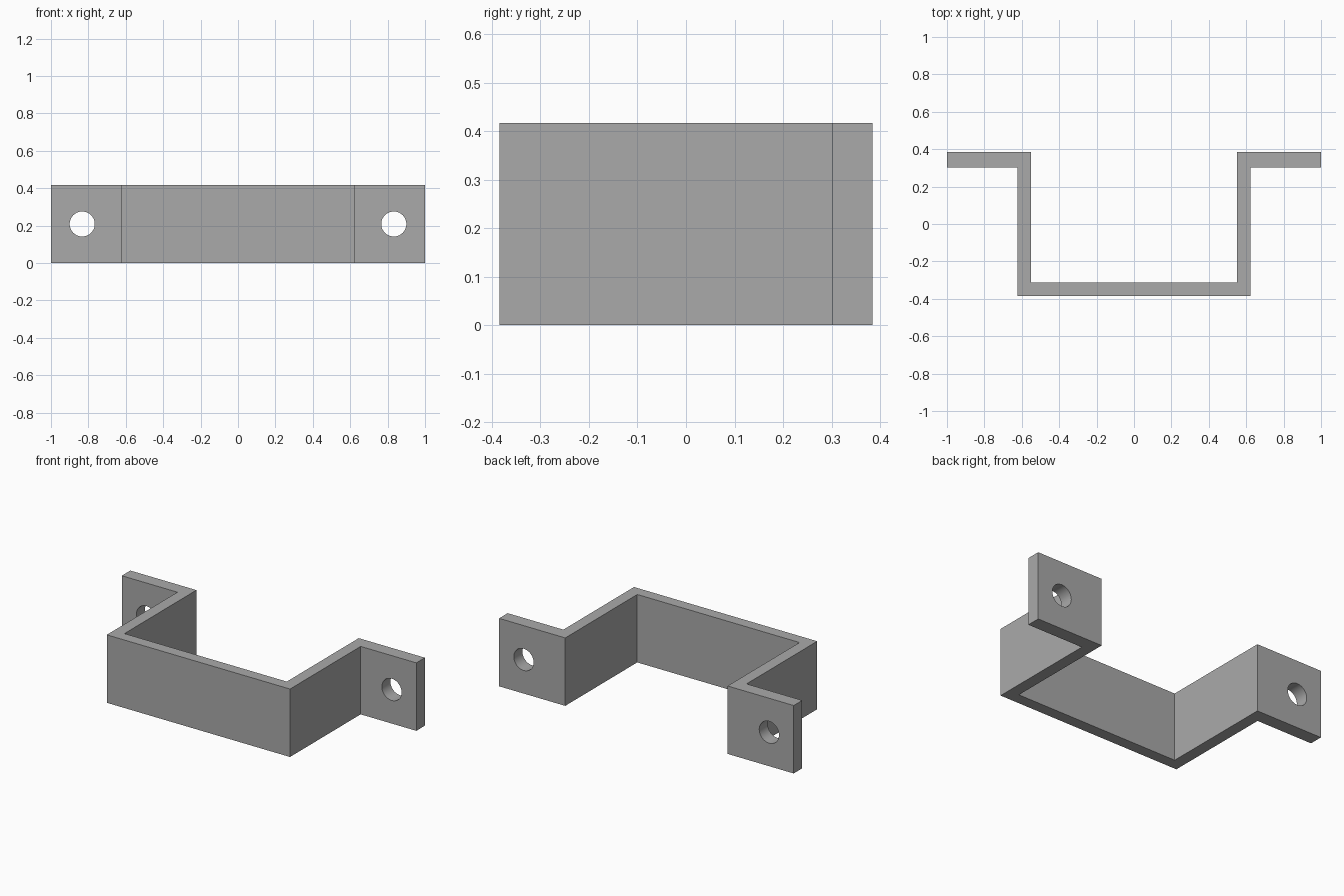
import bpy
import bmesh
from math import pi, radians

HEIGHT = 0.417
BACK, FRONT = 0.384, -0.384
OUTER, INNER = 0.622, 0.551      # side wall faces
FLANGE_FRONT = 0.301
WEB_BACK = -0.314
HOLE_X, HOLE_RADIUS = 0.833, 0.067

old = bpy.data.objects.get("Cube")
if old:
    bpy.data.objects.remove(old, do_unlink=True)

steel = bpy.data.materials.new("plain grey")
steel.use_nodes = True
grey = (0.4, 0.4, 0.4, 1)
steel.diffuse_color = grey
steel.node_tree.nodes["Principled BSDF"].inputs["Base Color"].default_value = grey

# Bracket: half of the hat-shaped strip, mirrored and extruded upwards
half = [(INNER, WEB_BACK), (INNER, BACK), (1, BACK),
        (1, FLANGE_FRONT), (OUTER, FLANGE_FRONT), (OUTER, FRONT)]
outline = half + [(-x, y) for x, y in reversed(half)]
bm = bmesh.new()
base = bm.faces.new([bm.verts.new((x, y, 0)) for x, y in outline])
top = bmesh.ops.extrude_face_region(bm, geom=[base])["geom"]
bmesh.ops.translate(bm, vec=(0, 0, HEIGHT),
                    verts=[v for v in top if isinstance(v, bmesh.types.BMVert)])
bmesh.ops.recalc_face_normals(bm, faces=bm.faces)
mesh = bpy.data.meshes.new("mounting_bracket")
bm.to_mesh(mesh)
bm.free()
mesh.materials.append(steel)
bracket = bpy.data.objects.new("mounting_bracket", mesh)
bpy.context.collection.objects.link(bracket)

# Screw holes through both flanges
for side, x in (("left", HOLE_X), ("right", -HOLE_X)):
    bpy.ops.mesh.primitive_cylinder_add(
        vertices=48, radius=HOLE_RADIUS, depth=0.3,
        location=(x, (BACK + FLANGE_FRONT) / 2, HEIGHT / 2), rotation=(pi / 2, 0, 0))
    cutter = bpy.context.object
    cutter.name = side + "_hole_cutter"
    cutter.hide_render = True
    cutter.data.materials.append(steel)
    cut = bracket.modifiers.new(side + "_hole", "BOOLEAN")
    cut.operation = "DIFFERENCE"
    cut.solver = "EXACT"
    cut.object = cutter
    bpy.ops.object.select_all(action="DESELECT")
    bracket.select_set(True)
    bpy.context.view_layer.objects.active = bracket
    bpy.ops.object.modifier_apply(modifier=cut.name)
    bpy.data.objects.remove(cutter, do_unlink=True)

bpy.ops.object.shade_smooth_by_angle(angle=radians(30))
